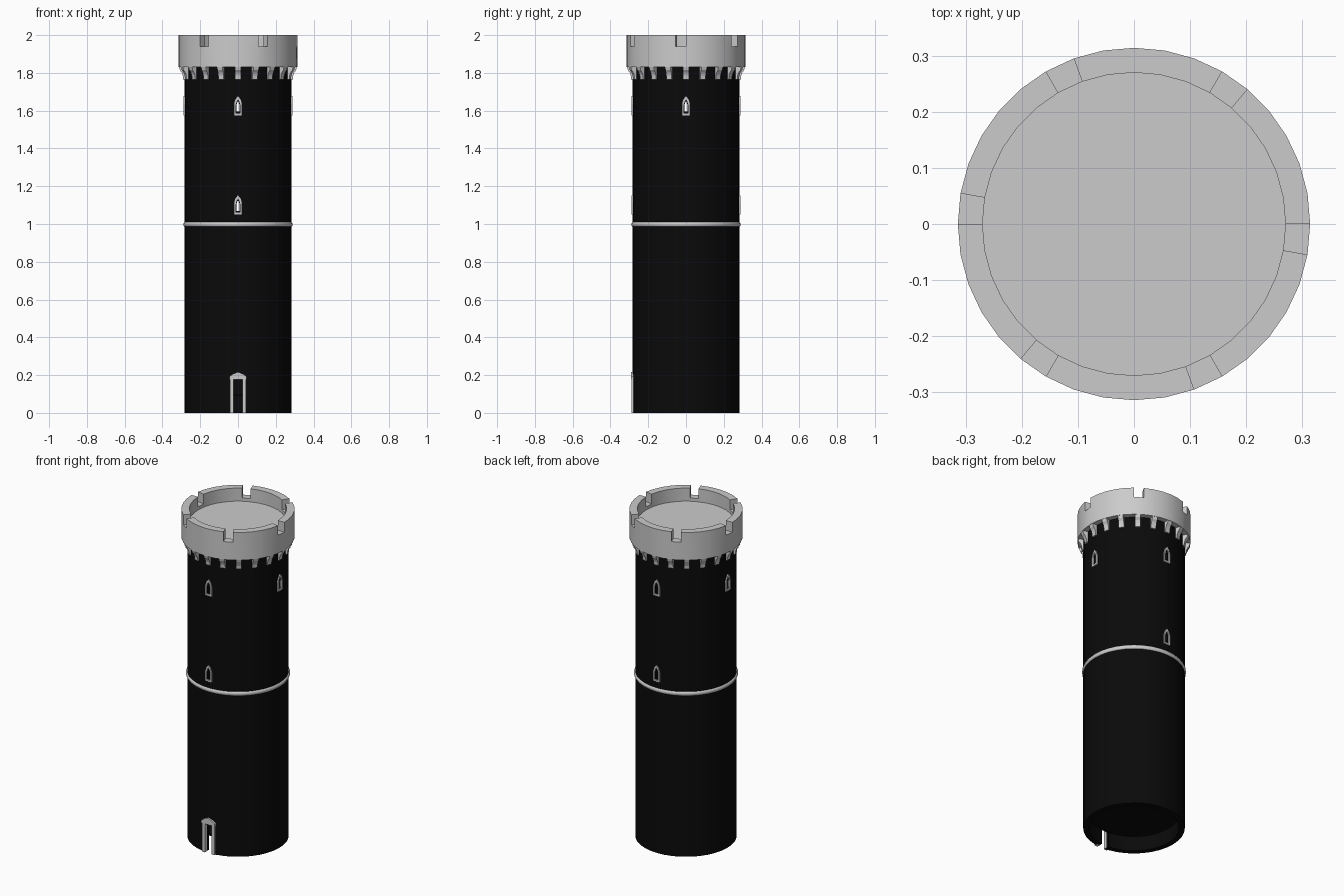
import bpy, bmesh, math
from mathutils import Matrix

if "Cube" in bpy.data.objects:
    bpy.data.objects.remove(bpy.data.objects["Cube"])

SIDES = 36
STEP = 2 * math.pi / SIDES


def material(name, v):
    m = bpy.data.materials.new(name)
    m.diffuse_color = (v, v, v, 1)
    m.use_nodes = True
    m.node_tree.nodes["Principled BSDF"].inputs["Base Color"].default_value = m.diffuse_color
    return m


BLACK = material("black_wall", 0.003)
STONE = material("pale_stone", 0.6)


def finish(bm, name, mat, smooth=None):
    bmesh.ops.remove_doubles(bm, verts=bm.verts, dist=1e-5)
    bmesh.ops.recalc_face_normals(bm, faces=bm.faces)
    me = bpy.data.meshes.new(name)
    bm.to_mesh(me)
    bm.free()
    me.materials.append(mat)
    if smooth:
        me.shade_smooth()
        me.set_sharp_from_angle(angle=math.radians(smooth))
    ob = bpy.data.objects.new(name, me)
    bpy.context.collection.objects.link(ob)
    return ob


def polar(r, i, z):
    return (r * math.cos(i * STEP), r * math.sin(i * STEP), z)


def lathe(name, profile, mat):
    """Spin a closed (radius, z) loop around the z axis."""
    bm = bmesh.new()
    rings = [[bm.verts.new(polar(r, i, z)) for r, z in profile] for i in range(SIDES)]
    n = len(profile)
    for i in range(SIDES):
        a, b = rings[i], rings[(i + 1) % SIDES]
        for k in range(n):
            bm.faces.new((a[k], b[k], b[(k + 1) % n], a[(k + 1) % n]))
    return finish(bm, name, mat, 35)


def slab(name, r, z0, z1, mat):
    bm = bmesh.new()
    bmesh.ops.create_cone(bm, cap_ends=True, segments=SIDES, radius1=r, radius2=r,
                          depth=z1 - z0, matrix=Matrix.Translation((0, 0, (z0 + z1) / 2)))
    return finish(bm, name, mat)


def prism(bm, outline, y0, y1, angle=0, inner=None):
    """Extrude an (x, z) outline along y, optionally with a hole, then turn about z."""
    rot = Matrix.Rotation(angle, 3, 'Z')

    def loop(pts, y):
        vs = [bm.verts.new((x, y, z)) for x, z in pts]
        bmesh.ops.rotate(bm, verts=vs, cent=(0, 0, 0), matrix=rot)
        return vs

    def bridge(a, b):
        for k in range(len(a)):
            j = (k + 1) % len(a)
            bm.faces.new((a[k], a[j], b[j], b[k]))

    f, b = loop(outline, y0), loop(outline, y1)
    bridge(f, b)
    if inner:
        fi, bi = loop(inner, y0), loop(inner, y1)
        bridge(fi, bi)
        bridge(f, fi)
        bridge(b, bi)
    else:
        bm.faces.new(f)
        bm.faces.new(b)


def lancet(w, z0, zs, zt):
    """Pointed arch outline: half width, sill, spring and tip heights."""
    m = zs + (zt - zs) * 0.6
    return [(-w, z0), (w, z0), (w, zs), (w * 0.62, m), (0, zt), (-w * 0.62, m), (-w, zs)]


# (sill height, direction) of each window: upper on four sides, lower front and back
windows = [(1.575, k * math.pi / 2) for k in range(4)] + [(1.05, 0), (1.05, math.pi)]

# Hollow tower wall with slits and doorway cut through
wall = lathe("tower_wall", [(0.282, 0), (0.282, 1.84), (0.25, 1.84), (0.25, 0)], BLACK)
cut = bmesh.new()
for z, a in windows:
    prism(cut, lancet(0.008, z + 0.02, z + 0.055, z + 0.075), -0.32, -0.2, a)
prism(cut, [(-0.024, -0.05), (0.024, -0.05), (0.024, 0.176), (-0.024, 0.176)], -0.32, -0.2)
cutter = finish(cut, "opening_cutter", BLACK)
mod = wall.modifiers.new("openings", 'BOOLEAN')
mod.operation = 'DIFFERENCE'
mod.solver = 'EXACT'
mod.object = cutter
bpy.context.view_layer.objects.active = wall
wall.select_set(True)
bpy.ops.object.modifier_apply(modifier=mod.name)
bpy.data.objects.remove(cutter)
slab("ground_floor", 0.252, 0.09, 0.1, BLACK)

# Window frames
bm = bmesh.new()
for z, a in windows:
    prism(bm, lancet(0.022, z, z + 0.06, z + 0.102), -0.288, -0.27, a,
          lancet(0.012, z + 0.011, z + 0.056, z + 0.084))
finish(bm, "window_frames", STONE)

# Door jambs and arched lintel
bm = bmesh.new()
for s in (-1, 1):
    prism(bm, [(s * 0.023, 0), (s * 0.043, 0), (s * 0.043, 0.178), (s * 0.023, 0.178)],
          -0.288, -0.265)
prism(bm, [(-0.046, 0.176), (0.046, 0.176), (0.046, 0.192), (0.025, 0.207), (0, 0.216),
           (-0.025, 0.207), (-0.046, 0.192)], -0.291, -0.265)
finish(bm, "door_frame", STONE)

# Rounded band half way up
band = [(0.27, 0.985)]
for k in range(7):
    t = math.pi * (k / 6 - 0.5)
    band.append((0.28 + 0.009 * math.cos(t), 0.998 + 0.013 * math.sin(t)))
band.append((0.27, 1.011))
lathe("middle_band", band, STONE)

# Curved corbels under the parapet
bm = bmesh.new()
corbel = [(0.27, 1.765), (0.29, 1.765), (0.292, 1.785), (0.298, 1.802), (0.308, 1.815),
          (0.312, 1.832), (0.27, 1.832)]
for k in range(20):
    # profile lies in x-z, thickness along y
    prism(bm, corbel, -0.015, 0.015, k * math.pi / 10)
finish(bm, "corbels", STONE)

# Parapet ring with one narrow crenel every six sides
bm = bmesh.new()
RO, RI, Z0 = 0.314, 0.27, 1.83


def top(i):
    return 1.94 if i % 6 == 5 else 2.0


def quad(*pts):
    bm.faces.new([bm.verts.new(p) for p in pts])


for i in range(SIDES):
    j, zt, zp = i + 1, top(i), top(i - 1)
    for r in (RO, RI):
        for lo, hi in ((Z0, 1.94), (1.94, zt)):
            if hi > lo:
                quad(polar(r, i, lo), polar(r, j, lo), polar(r, j, hi), polar(r, i, hi))
    for z in (Z0, zt):
        quad(polar(RO, i, z), polar(RO, j, z), polar(RI, j, z), polar(RI, i, z))
    if zt != zp:
        quad(polar(RO, i, 1.94), polar(RO, i, 2), polar(RI, i, 2), polar(RI, i, 1.94))
finish(bm, "parapet", STONE, 35)

# Roof deck inside the parapet
slab("roof_deck", 0.271, 1.835, 1.92, STONE)
